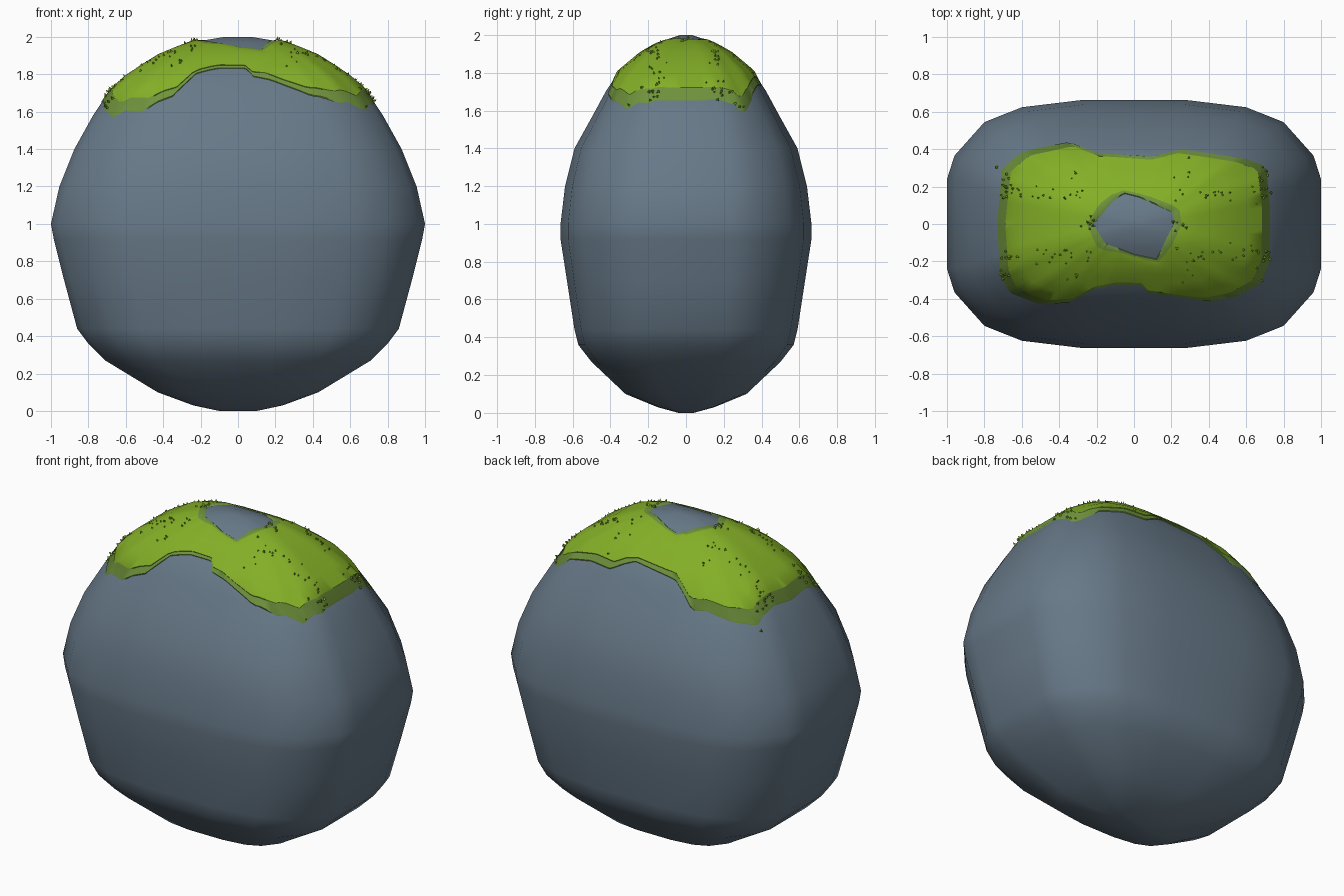
import bpy, bmesh, math, random
from mathutils import Vector
from mathutils.bvhtree import BVHTree

if "Cube" in bpy.data.objects:
    bpy.data.objects.remove(bpy.data.objects["Cube"])

random.seed(4)


def material(name, rgb):
    m = bpy.data.materials.new(name)
    m.diffuse_color = (*rgb, 1)
    m.use_nodes = True
    m.node_tree.nodes["Principled BSDF"].inputs["Base Color"].default_value = m.diffuse_color
    return m


STONE = material("slate stone", (0.135, 0.19, 0.245))
MOSS = material("bright moss", (0.23, 0.43, 0.02))
RIM = material("moss rim", (0.16, 0.29, 0.045))


def make_object(name, bm, mats, angle):
    me = bpy.data.meshes.new(name)
    bm.to_mesh(me)
    ob = bpy.data.objects.new(name, me)
    bpy.context.collection.objects.link(ob)
    for m in mats:
        me.materials.append(m)
    bpy.ops.object.select_all(action='DESELECT')
    ob.select_set(True)
    bpy.context.view_layer.objects.active = ob
    bpy.ops.object.shade_smooth_by_angle(angle=math.radians(angle))
    return ob


# Boulder: rounded-rectangle section lofted through (height, half width, half depth)
LEVELS = [(0, .10, .04), (.03, .24, .15), (.10, .43, .32), (.27, .71, .50),
          (.36, .80, .57), (.44, .86, .59), (.70, .93, .63), (.92, .985, .664),
          (1.0, 1.0, .664), (1.2, .955, .64), (1.4, .875, .59), (1.58, .775, .49),
          (1.70, .695, .425), (1.80, .58, .36), (1.90, .42, .24), (1.97, .25, .12), (2.0, .07, .03)]
QUAD = [(1, .36), (.96, .55), (.80, .82), (.60, .94), (.27, 1)]
SECTION = (QUAD + [(-x, y) for x, y in reversed(QUAD)]
           + [(-x, -y) for x, y in QUAD] + [(x, -y) for x, y in reversed(QUAD)])
N = len(SECTION)

bm = bmesh.new()
rings = [[bm.verts.new((a * x, b * y, z)) for x, y in SECTION] for z, a, b in LEVELS]
for lo, hi in zip(rings, rings[1:]):
    for i in range(N):
        j = (i + 1) % N
        bm.faces.new((lo[i], lo[j], hi[j], hi[i]))
bm.faces.new(rings[0][::-1])
bm.faces.new(rings[-1])
bm.normal_update()
rock = BVHTree.FromBMesh(bm)
make_object("boulder", bm, [STONE], 35)


def on_rock(x, y, lift):
    hit, normal, _, _ = rock.ray_cast(Vector((x, y, 3)), Vector((0, 0, -1)))
    return hit + normal * lift, normal


def radius(poly, ang):
    """Distance from the middle to the outline in direction ang."""
    d = Vector((math.cos(ang), math.sin(ang)))
    best = 0
    for p, q in zip(poly, poly[1:] + poly[:1]):
        p, e = Vector(p), Vector(q) - Vector(p)
        den = d.cross(e)
        if abs(den) > 1e-9:
            t, s = p.cross(e) / den, p.cross(d) / den
            if t > 0 and -1e-6 <= s <= 1 + 1e-6:
                best = max(best, t)
    return best


# Moss blanket: plan outlines of its edge and of the bare patch on top
OUTER = [(.73, .1), (.71, .31), (.6, .35), (.4, .38), (.25, .40), (.1, .36), (-.2, .38),
         (-.35, .44), (-.6, .39), (-.71, .3), (-.735, 0), (-.72, -.27), (-.67, -.37),
         (-.5, -.435), (-.35, -.42), (-.22, -.35), (-.1, -.325), (.04, -.325),
         (.08, -.37), (.2, -.385), (.4, -.415), (.55, -.39), (.68, -.32), (.73, -.2)]
HOLE = [(.21, 0), (.2, .06), (.03, .14), (-.05, .16), (-.1, .13), (-.21, 0),
        (-.15, -.1), (0, -.16), (.12, -.185), (.17, -.07)]
SEG = 144
STEPS = [(0, -.004), (.02, .004), (.08, .008), (.25, .01), (.42, .01), (.6, .01),
         (.76, .01), (.9, .009), (.905, .006), (.985, .004), (1, -.004)]
bm = bmesh.new()
cols = []
for k in range(SEG):
    ang = math.tau * k / SEG
    r0, r1 = radius(HOLE, ang), radius(OUTER, ang)
    cols.append([bm.verts.new(on_rock((r0 + (r1 - r0) * t) * math.cos(ang),
                                      (r0 + (r1 - r0) * t) * math.sin(ang), h)[0])
                 for t, h in STEPS])
for k in range(SEG):
    a, b = cols[k], cols[(k + 1) % SEG]
    for s in range(len(STEPS) - 1):
        f = bm.faces.new((a[s], a[s + 1], b[s + 1], b[s]))
        f.material_index = 1 if s < 2 or s >= 7 else 0
make_object("moss_blanket", bm, [MOSS, RIM], 40)

# Moss tufts: tiny spikes along the ridges of the rock
bm = bmesh.new()


def tuft(x, y):
    base, n = on_rock(x, y, .006)
    u = n.orthogonal().normalized()
    v = n.cross(u)
    r, h, a0 = random.uniform(.006, .011), random.uniform(.01, .02), random.uniform(0, 6)
    tip = bm.verts.new(base + n * h)
    ring = [bm.verts.new(base + r * (u * math.cos(a0 + i * math.tau / 3)
                                     + v * math.sin(a0 + i * math.tau / 3))) for i in range(3)]
    for i in range(3):
        bm.faces.new((ring[i], ring[(i + 1) % 3], tip))


for sx in (-1, 1):
    for sy in (-1, 1):
        for _ in range(22):
            tuft(sx * random.uniform(.22, .70), sy * random.gauss(.16, .02))
        for _ in range(10):
            tuft(sx * random.gauss(.68, .02), sy * random.uniform(.14, .3))
        for _ in range(4):
            tuft(sx * random.gauss(.29, .03), sy * random.gauss(.27, .03))
    for _ in range(8):
        tuft(sx * random.gauss(.24, .02), random.gauss(0, .02))
make_object("moss_tufts", bm, [MOSS], 20)
